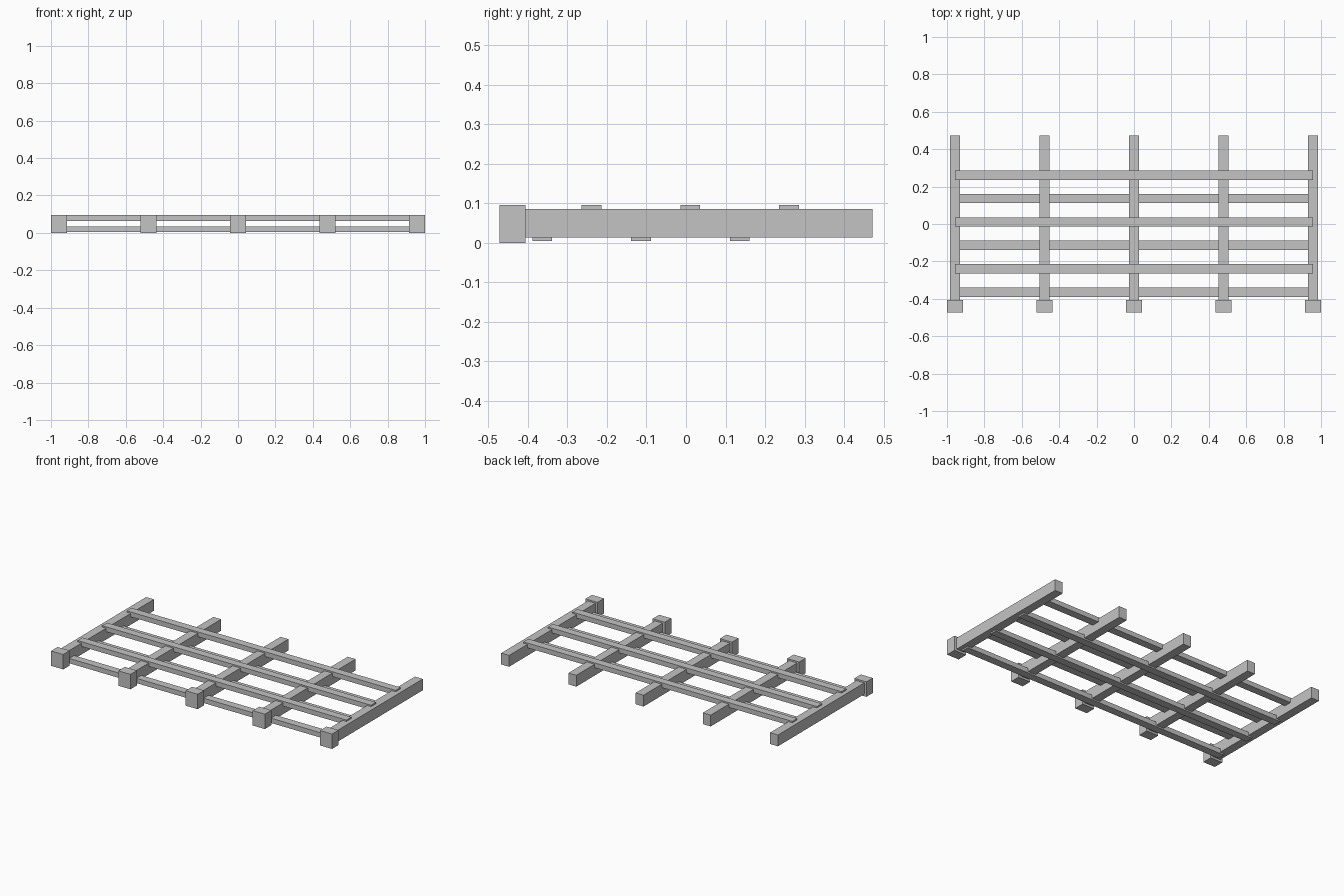
import bpy

cube = bpy.data.objects.get("Cube")
if cube:
    bpy.data.objects.remove(cube, do_unlink=True)

grey = bpy.data.materials.new("plain grey")
grey.use_nodes = True
colour = (0.55, 0.55, 0.55, 1)
grey.diffuse_color = colour
grey.node_tree.nodes["Principled BSDF"].inputs["Base Color"].default_value = colour


def box(name, x, y, z):
    """Box from (min, max) ranges on each axis."""
    ranges = (x, y, z)
    bpy.ops.mesh.primitive_cube_add(size=1, location=[(a + b) / 2 for a, b in ranges])
    obj = bpy.context.object
    obj.name = name
    obj.scale = [b - a for a, b in ranges]
    bpy.ops.object.transform_apply(location=False, rotation=False, scale=True)
    obj.data.materials.append(grey)
    return obj


# Five posts lying front to back, each with a wider block at the front end
spacing = 0.4785
for i in range(5):
    x = (i - 2) * spacing
    box(f"post_{i + 1}", (x - 0.028, x + 0.028), (-0.406, 0.472), (0.013, 0.086))
    box(f"post_cap_{i + 1}", (x - 0.043, x + 0.043), (-0.472, -0.406), (0, 0.096))

# Three rails let into the top and three staggered ones let into the underside
reach = 2 * spacing
for i in range(3):
    top_y = -0.239 + i * 0.25
    low_y = top_y - 0.125
    box(f"upper_rail_{i + 1}", (-reach, reach), (top_y - 0.025, top_y + 0.025), (0.064, 0.095))
    box(f"lower_rail_{i + 1}", (-reach, reach), (low_y - 0.025, low_y + 0.025), (0.004, 0.035))
